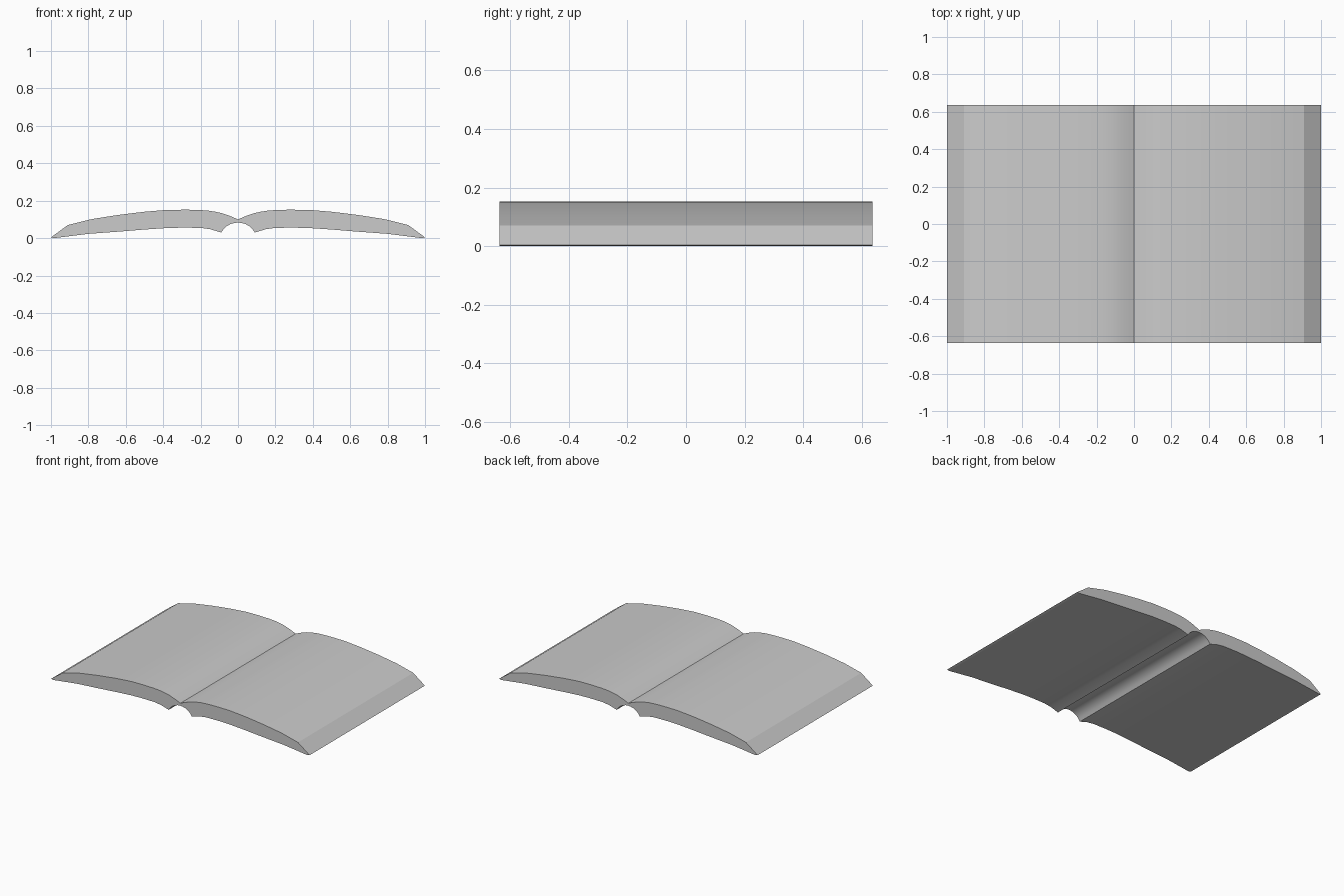
import bpy, bmesh, math

if "Cube" in bpy.data.objects:
    bpy.data.objects.remove(bpy.data.objects["Cube"])

HALF_DEPTH = 0.637

paper = bpy.data.materials.new("paper_grey")
paper.diffuse_color = (0.6, 0.6, 0.6, 1)
paper.use_nodes = True
paper.node_tree.nodes["Principled BSDF"].inputs["Base Color"].default_value = paper.diffuse_color

# Right half of the cross-section: page surface from gutter to fore edge
page_top = [(0.025, 0.111), (0.05, 0.121), (0.085, 0.133), (0.12, 0.141),
            (0.16, 0.147), (0.20, 0.150), (0.27, 0.152), (0.38, 0.151),
            (0.50, 0.141), (0.64, 0.124), (0.78, 0.102), (0.91, 0.070)]
# Cover underside from fore edge to spine
cover = [(1.0, 0.004), (0.985, 0.0), (0.80, 0.023), (0.62, 0.036), (0.50, 0.046),
         (0.38, 0.054), (0.30, 0.056), (0.20, 0.055), (0.15, 0.048), (0.09, 0.030)]
# Hollow spine arc, from the right lip towards the middle
R, CZ = 0.103, -0.020
arc = [(R * math.sin(math.radians(a)), CZ + R * math.cos(math.radians(a)))
       for a in (48, 36, 24, 12)]

right = page_top + cover + arc
left = [(-x, z) for x, z in reversed(right)]
profile = [(0, 0.100)] + right + [(0, CZ + R)] + left

# Open book: profile extruded along its height
bm = bmesh.new()
verts = [bm.verts.new((x, -HALF_DEPTH, z)) for x, z in profile]
face = bm.faces.new(verts)
ext = bmesh.ops.extrude_face_region(bm, geom=[face])
moved = [v for v in ext["geom"] if isinstance(v, bmesh.types.BMVert)]
bmesh.ops.translate(bm, verts=moved, vec=(0, 2 * HALF_DEPTH, 0))
bmesh.ops.recalc_face_normals(bm, faces=bm.faces)

mesh = bpy.data.meshes.new("open_book")
bm.to_mesh(mesh)
bm.free()
mesh.materials.append(paper)
book = bpy.data.objects.new("open_book", mesh)
bpy.context.collection.objects.link(book)

# Smooth page curves, crisp fore edges, gutter and ends
bpy.context.view_layer.objects.active = book
book.select_set(True)
bpy.ops.object.shade_smooth_by_angle(angle=math.radians(20))
